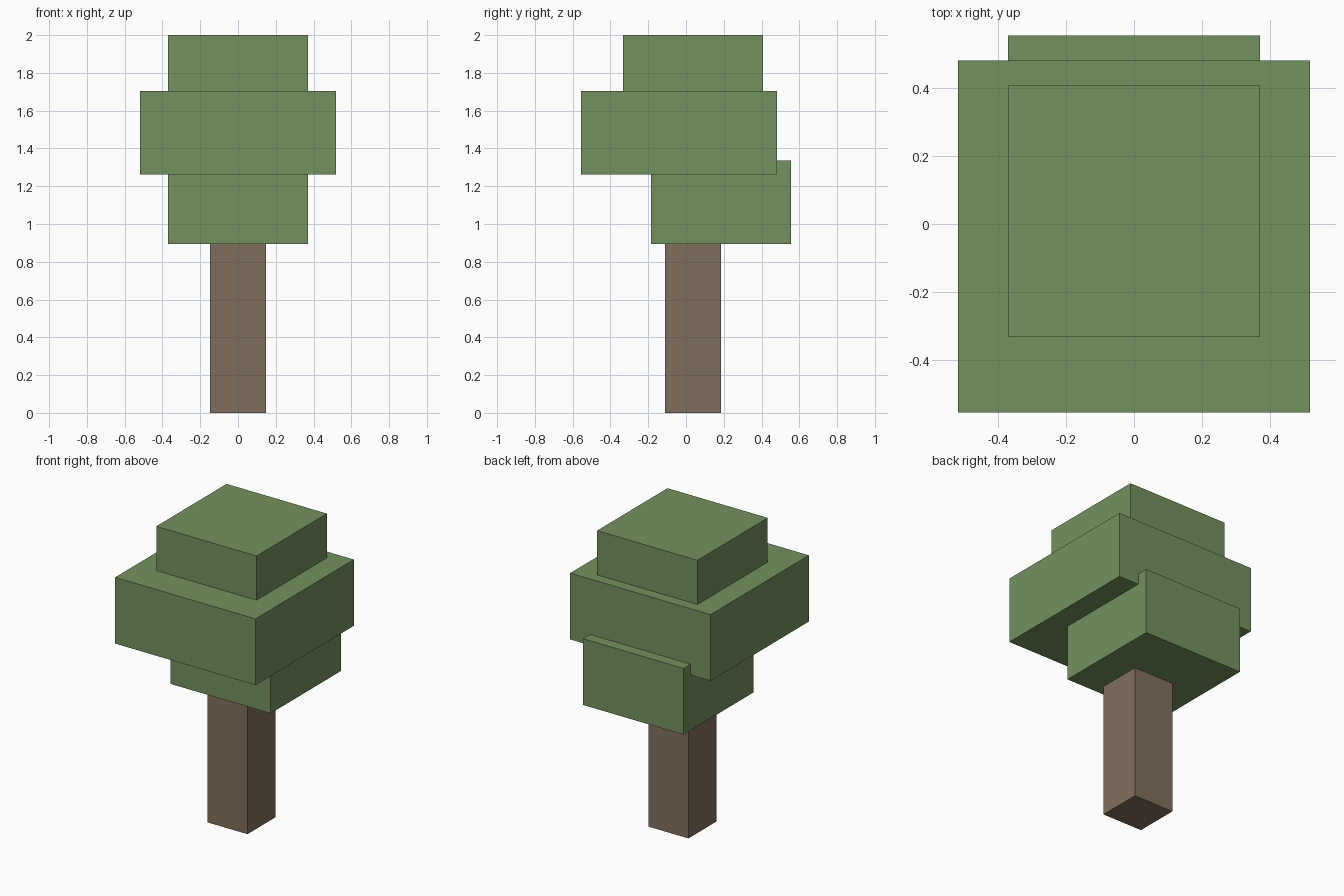
import bpy

cube = bpy.data.objects.get("Cube")
if cube:
    bpy.data.objects.remove(cube, do_unlink=True)


def make_material(name, color):
    mat = bpy.data.materials.new(name)
    mat.use_nodes = True
    mat.diffuse_color = color
    mat.node_tree.nodes["Principled BSDF"].inputs["Base Color"].default_value = color
    return mat


def block(name, width, y_range, z_range, mat):
    """Box centred on x, spanning the given y and z ranges."""
    (y0, y1), (z0, z1) = y_range, z_range
    bpy.ops.mesh.primitive_cube_add(size=1, location=(0, (y0 + y1) / 2, (z0 + z1) / 2))
    obj = bpy.context.object
    obj.name = obj.data.name = name
    obj.scale = (width, y1 - y0, z1 - z0)
    bpy.ops.object.transform_apply(location=False, rotation=False, scale=True)
    obj.data.materials.append(mat)
    return obj


bark = make_material("bark_brown", (0.216, 0.159, 0.105, 1))
leaves = make_material("leaf_green", (0.174, 0.283, 0.112, 1))

# Trunk
block("trunk", 0.295, (-0.111, 0.185), (0, 0.895), bark)

# Stacked foliage, the lower block set back and overlapping the middle one
block("lower_foliage", 0.74, (-0.185, 0.555), (0.893, 1.335), leaves)
block("middle_foliage", 1.036, (-0.555, 0.481), (1.263, 1.705), leaves)
block("top_foliage", 0.74, (-0.333, 0.408), (1.70, 2.0), leaves)
